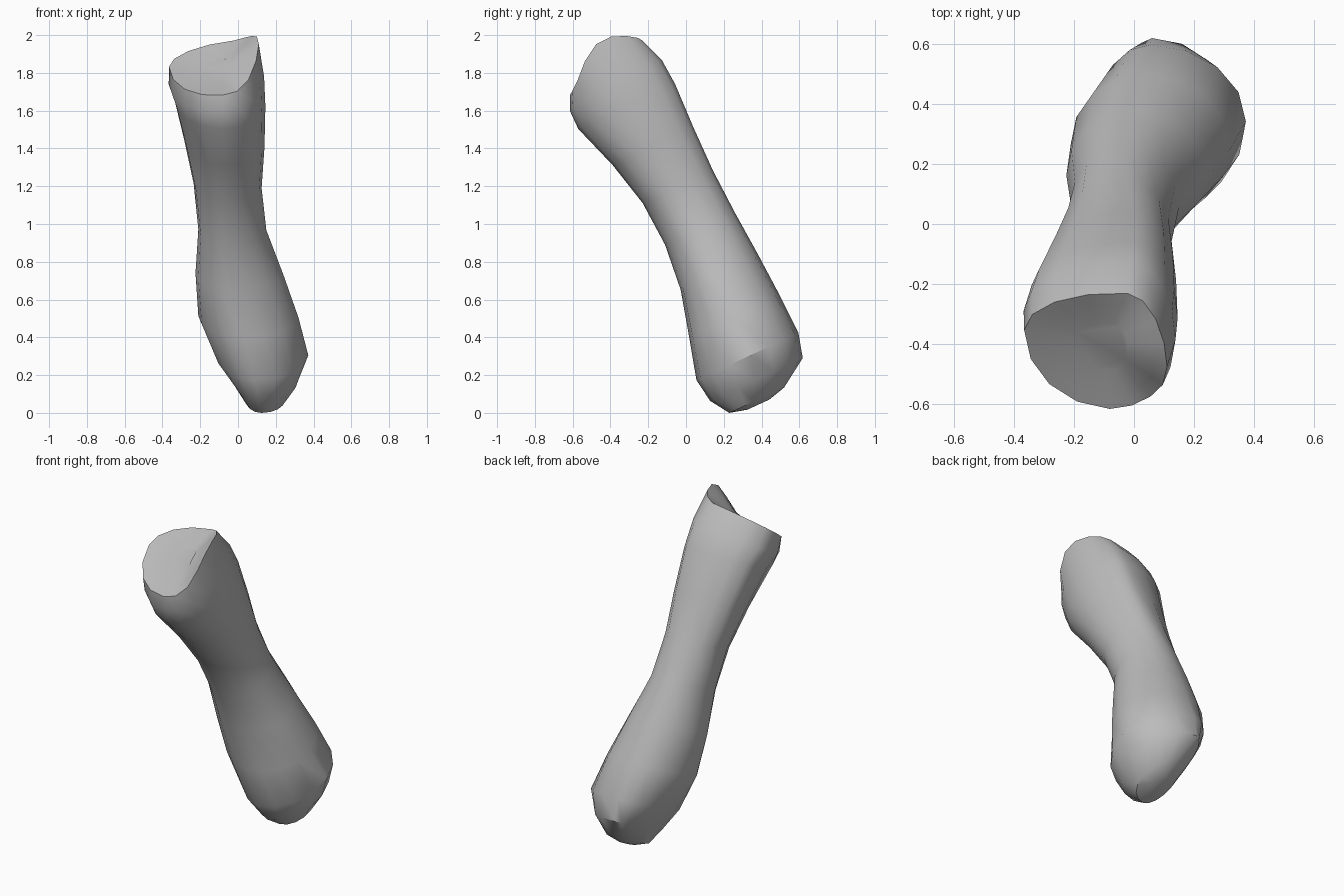
import bpy, bmesh, math
from mathutils import Matrix, Vector

cube = bpy.data.objects.get("Cube")
if cube:
    bpy.data.objects.remove(cube, do_unlink=True)

QUARTER = 4                      # facets per quarter of a cross-section
LEAN = math.radians(24.8)        # lean of the shaft towards the front

# Cross-sections along the shaft:
# position, slope over x, slope over depth, crest on the +x side,
# then left, back, right, front rails
STATIONS = [
    (-1.0, 0, 0, 0, (.04, -.05), (.14, .11), (.245, -.06), (.125, -.21)),
    (-.9, 0, 0, 0, (-.03, .04), (.06, .265), (.32, -.01), (.11, -.275)),
    (-.77, 0, 0, 0, (-.12, .05), (.05, .3), (.372, .02), (.09, -.295)),
    (-.55, 0, 0, 0, (-.21, .04), (.03, .294), (.32, .02), (.03, -.235)),
    (-.3, 0, 0, 0, (-.225, .04), (0, .28), (.24, .02), (-.03, -.17)),
    (-.05, 0, 0, 0, (-.21, .05), (-.03, .262), (.15, .04), (-.05, -.145)),
    (.2, 0, 0, 0, (-.235, .09), (-.02, .25), (.125, .03), (-.06, -.16)),
    (.45, 0, 0, 0, (-.285, .1), (0, .252), (.14, 0), (-.07, -.22)),
    (.7, 0, 0, 0, (-.34, .1), (0, .26), (.145, -.02), (-.09, -.305)),
    (.83, .1, .06, .2, (-.367, .05), (-.01, .25), (.138, -.02), (-.08, -.305)),
    (.945, .12, .2, .9, (-.365, .03), (-.02, .2), (.11, -.03), (-.08, -.27)),
]


def section(station):
    """Ring of points joining the four rails with quarter ellipses."""
    height, slope_x, slope_v, crest, *rails = station
    ring = []
    for i, a in enumerate(rails):
        b = rails[(i + 1) % 4]
        # side rails hold x at their extreme, front and back rails hold depth
        corner = (b[0], a[1]) if i % 2 == 0 else (a[0], b[1])
        for k in range(QUARTER):
            t = math.pi / 2 * k / QUARTER
            x, v = (corner[j] + (a[j] - corner[j]) * math.cos(t)
                    + (b[j] - corner[j]) * math.sin(t) for j in (0, 1))
            lift = crest * max(0, x + .02) * max(0, 1 - (v / .25) ** 2)
            ring.append(Vector((x, v, height + slope_x * x + slope_v * v + lift)))
    return ring


def inset(ring, factor, drop):
    """Shrink a ring towards its middle and sink it."""
    mid = sum(ring, Vector()) / len(ring)
    return [mid.lerp(p, factor) - Vector((0, 0, drop)) for p in ring]


# Shaft with a rounded lower knuckle and a saddle-shaped upper joint
rings = [section(s) for s in STATIONS]
rings.insert(0, inset(rings[0], .4, .025))
rings += [inset(rings[-1], .8, .01), inset(rings[-1], .4, .03)]

bm = bmesh.new()
loops = [[bm.verts.new(p) for p in ring] for ring in rings]
count = len(loops[0])
for low, high in zip(loops, loops[1:]):
    for i in range(count):
        j = (i + 1) % count
        bm.faces.new((low[i], low[j], high[j], high[i]))
bm.faces.new(loops[0])
bm.faces.new(loops[-1])
bmesh.ops.recalc_face_normals(bm, faces=bm.faces)

# Lean the shaft and stand it on the ground
bmesh.ops.transform(bm, matrix=Matrix.Rotation(LEAN, 4, 'X'), verts=bm.verts)
ground = min(v.co.z for v in bm.verts)
bmesh.ops.translate(bm, vec=(0, 0, -ground), verts=bm.verts)

mesh = bpy.data.meshes.new("bone_shaft")
bm.to_mesh(mesh)
bm.free()
bone = bpy.data.objects.new("bone_shaft", mesh)
bpy.context.collection.objects.link(bone)

# Plain grey
grey = bpy.data.materials.new("plain_grey")
grey.use_nodes = True
colour = (.5, .5, .5, 1)
grey.diffuse_color = colour
grey.node_tree.nodes["Principled BSDF"].inputs["Base Color"].default_value = colour
mesh.materials.append(grey)

bpy.ops.object.select_all(action='DESELECT')
bone.select_set(True)
bpy.context.view_layer.objects.active = bone
bpy.ops.object.shade_smooth_by_angle(angle=math.radians(32))
